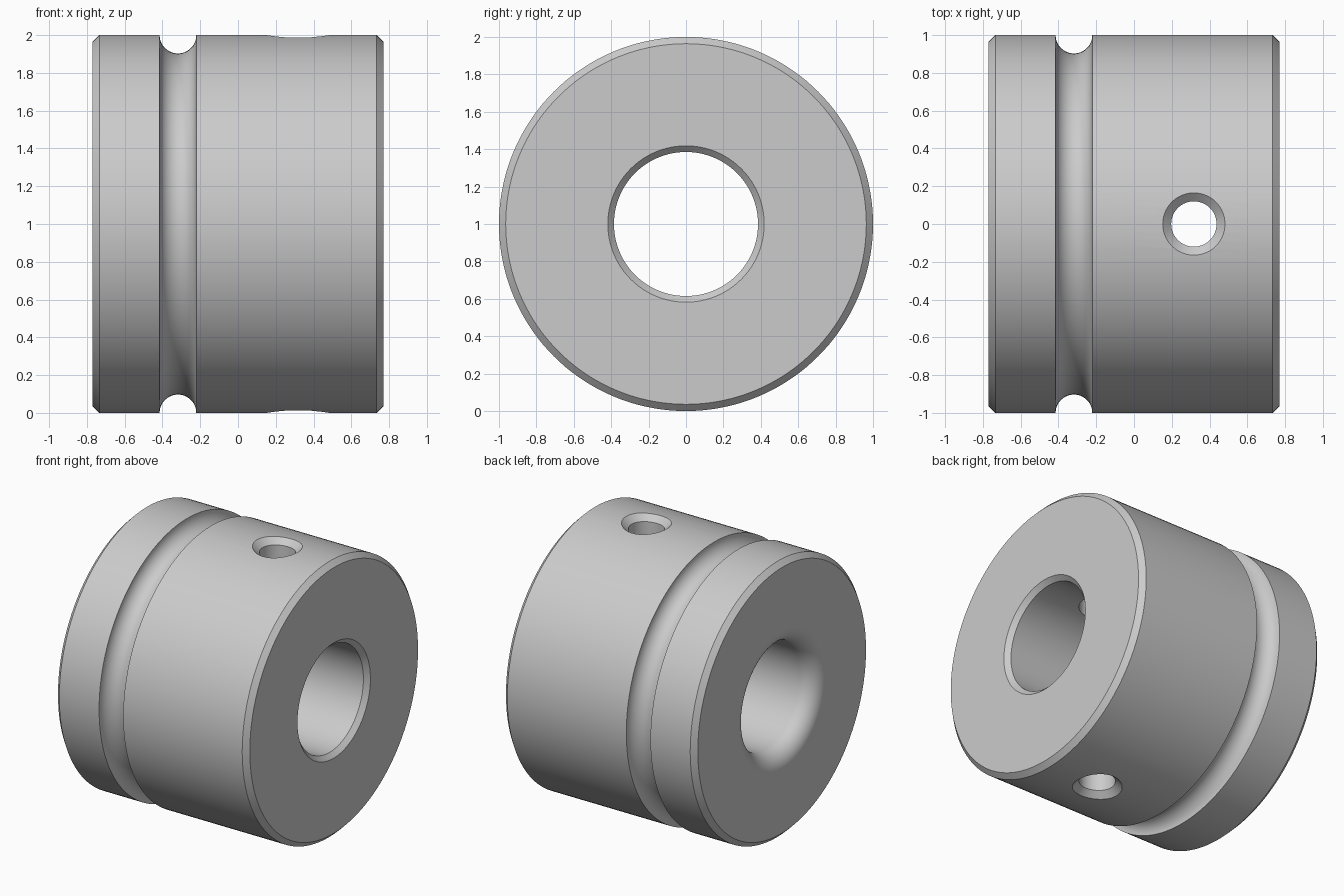
import bpy, bmesh
from math import sin, cos, pi, sqrt, radians
from mathutils import Vector

cube = bpy.data.objects.get("Cube")
if cube:
    bpy.data.objects.remove(cube, do_unlink=True)

RADIUS, HALF, CHAMFER = 1.0, 0.77, 0.036
BORE, BORE_CHAMFER, FLARE = 0.385, 0.033, 0.125
GROOVE_X, GROOVE_R = -0.318, 0.097
HOLE_X, HOLE_R, SINK = 0.317, 0.12, 0.045
SEGMENTS = 144

steel = bpy.data.materials.new("plain_grey")
steel.use_nodes = True
grey = (0.6, 0.6, 0.6, 1)
steel.diffuse_color = grey
steel.node_tree.nodes["Principled BSDF"].inputs["Base Color"].default_value = grey


def arc(cx, cr, radius, start, end, steps):
    """Arc points as (x, distance from axis)."""
    angles = [start + (end - start) * i / steps for i in range(steps + 1)]
    return [(cx + radius * cos(a), cr + radius * sin(a)) for a in angles]


def bridge(bm, rings, closed):
    """Join neighbouring vertex rings with quads."""
    pairs = list(zip(rings, rings[1:]))
    if closed:
        pairs.append((rings[-1], rings[0]))
    for a, b in pairs:
        for i in range(len(a)):
            j = (i + 1) % len(a)
            bm.faces.new((a[i], a[j], b[j], b[i]))


def finish(bm, name):
    bmesh.ops.recalc_face_normals(bm, faces=bm.faces)
    mesh = bpy.data.meshes.new(name)
    bm.to_mesh(mesh)
    bm.free()
    mesh.materials.append(steel)
    obj = bpy.data.objects.new(name, mesh)
    bpy.context.collection.objects.link(obj)
    return obj


# Bushing body: one closed profile revolved around the x axis
profile = [(-HALF, RADIUS - CHAMFER), (-HALF + CHAMFER, RADIUS)]
profile += arc(GROOVE_X, RADIUS, GROOVE_R, pi, 2 * pi, 24)
profile += [(HALF - CHAMFER, RADIUS), (HALF, RADIUS - CHAMFER),
            (HALF, BORE + BORE_CHAMFER), (HALF - BORE_CHAMFER, BORE)]
# Rounded entry of the bore on the right-hand end
profile += arc(-HALF + FLARE, BORE + FLARE, FLARE, 1.5 * pi, pi, 16)

bm = bmesh.new()
rings = []
for x, r in profile:
    angles = [2 * pi * i / SEGMENTS for i in range(SEGMENTS)]
    rings.append([bm.verts.new((x, r * sin(a), 1 + r * cos(a))) for a in angles])
bridge(bm, rings, True)
body = finish(bm, "bushing_body")

# Countersunk cross holes: cutters whose chamfer follows the curved surface
for name, side in (("top_hole_cutter", 1), ("bottom_hole_cutter", -1)):
    bm = bmesh.new()
    wide = HOLE_R + SINK
    rings = []
    for r, height, follow in ((wide, 1.2, False), (wide, 0, True),
                              (HOLE_R, -SINK, True), (HOLE_R, 0.1, False)):
        ring = []
        for i in range(64):
            a = 2 * pi * (i + 0.5) / 64
            y = r * sin(a)
            z = height + (sqrt(RADIUS ** 2 - y * y) if follow else 0)
            ring.append(bm.verts.new((HOLE_X + r * cos(a), y, 1 + side * z)))
        rings.append(ring)
    bridge(bm, rings, False)
    bm.faces.new(rings[0])
    bm.faces.new(rings[-1])
    cutter = finish(bm, name)
    cut = body.modifiers.new(name, "BOOLEAN")
    cut.operation, cut.solver, cut.object = "DIFFERENCE", "EXACT", cutter
    bpy.context.view_layer.objects.active = body
    bpy.ops.object.modifier_apply(modifier=cut.name)
    bpy.data.objects.remove(cutter, do_unlink=True)

# Smooth curved walls, crisp chamfer edges
bpy.ops.object.select_all(action="DESELECT")
body.select_set(True)
bpy.context.view_layer.objects.active = body
bpy.ops.object.shade_smooth_by_angle(angle=radians(25))
weighted = body.modifiers.new("weighted_normals", "WEIGHTED_NORMAL")
weighted.keep_sharp = True
